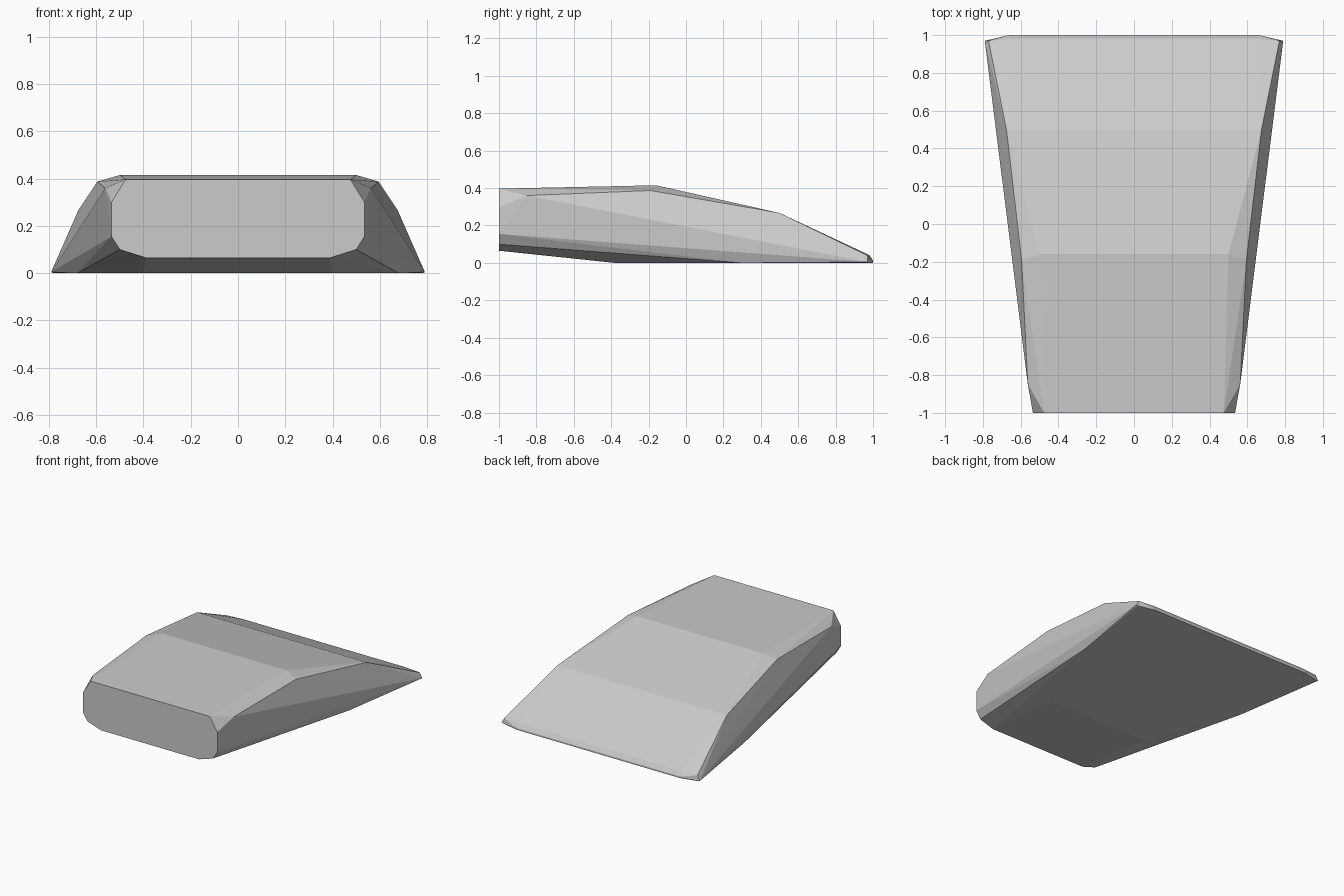
import bpy
import bmesh
import math

cube = bpy.data.objects.get("Cube")
if cube:
    bpy.data.objects.remove(cube, do_unlink=True)

# Plain grey material
grey = bpy.data.materials.new("plain_grey")
grey.use_nodes = True
colour = (0.6, 0.6, 0.6, 1)
grey.diffuse_color = colour
grey.node_tree.nodes["Principled BSDF"].inputs["Base Color"].default_value = colour

# Corners of the left half, from the blunt front to the thin rear edge
nose = [(0.39, -1, 0.065), (0.50, -1, 0.10), (0.535, -1, 0.155),
        (0.535, -1, 0.30), (0.475, -1, 0.397)]
shoulder = [(0.562, -0.85, 0.36), (0.50, -0.16, 0.415), (0.595, -0.19, 0.387)]
slope = [(0.66, 0.28, 0.275), (0.675, 0.50, 0.267)]
tail = [(0.77, 0.97, 0.04), (0.65, 0.98, 0.042), (0.79, 0.97, 0.005),
        (0.78, 0.97, 0), (0.66, 1, 0.012), (0.65, 1, 0)]
underside = [(0.40, -0.38, 0), (0.68, 0.30, 0)]

# Faceted wedge body wrapped around the mirrored corners
bm = bmesh.new()
for x, y, z in nose + shoulder + slope + tail + underside:
    for side in (-1, 1):
        bm.verts.new((side * x, y, z))
hull = bmesh.ops.convex_hull(bm, input=bm.verts[:])
loose = [v for v in bm.verts if not v.link_faces]
bmesh.ops.delete(bm, geom=loose, context='VERTS')
bmesh.ops.dissolve_limit(bm, angle_limit=math.radians(0.5),
                         verts=bm.verts[:], edges=bm.edges[:])
bmesh.ops.recalc_face_normals(bm, faces=bm.faces[:])

mesh = bpy.data.meshes.new("wedge_body")
bm.to_mesh(mesh)
bm.free()
mesh.materials.append(grey)
body = bpy.data.objects.new("wedge_body", mesh)
bpy.context.collection.objects.link(body)
